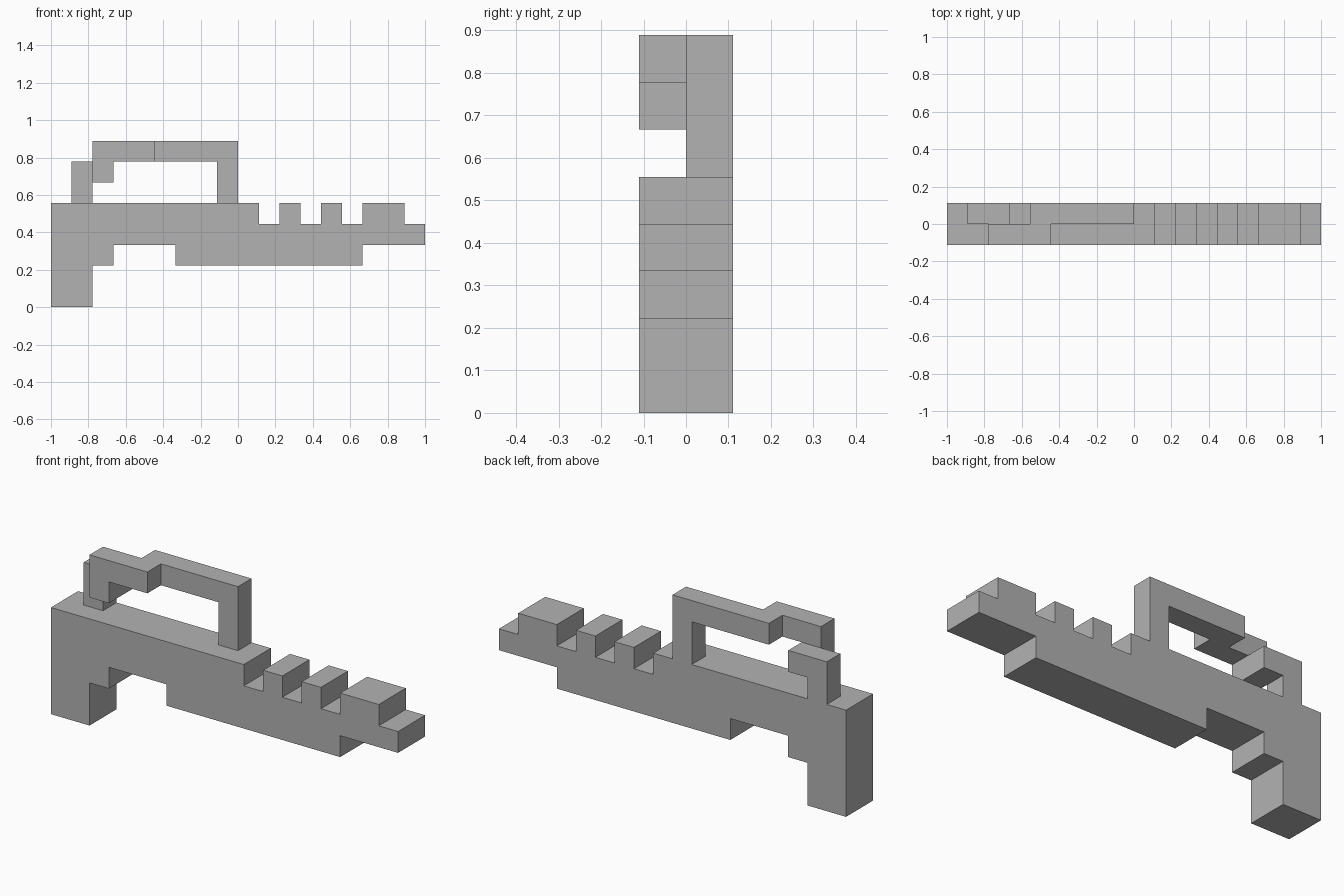
import bpy
import bmesh
from mathutils import Vector

cube = bpy.data.objects.get("Cube")
if cube:
    bpy.data.objects.remove(cube, do_unlink=True)

UNIT = 1 / 9  # every part sits on a square module

grey = bpy.data.materials.new("plain_grey")
grey.use_nodes = True
grey.diffuse_color = (0.448, 0.448, 0.448, 1)
grey.node_tree.nodes["Principled BSDF"].inputs["Base Color"].default_value = grey.diffuse_color


def slab(name, profile, y0, y1):
    """Extrude an x-z profile, in modules, from y0 to y1."""
    bm = bmesh.new()
    face = bm.faces.new([bm.verts.new(Vector((x, y0, z)) * UNIT) for x, z in profile])
    made = bmesh.ops.extrude_face_region(bm, geom=[face])["geom"]
    moved = [v for v in made if isinstance(v, bmesh.types.BMVert)]
    bmesh.ops.translate(bm, verts=moved, vec=(0, (y1 - y0) * UNIT, 0))
    bmesh.ops.recalc_face_normals(bm, faces=bm.faces)
    mesh = bpy.data.meshes.new(name)
    bm.to_mesh(mesh)
    bm.free()
    mesh.materials.append(grey)
    obj = bpy.data.objects.new(name, mesh)
    bpy.context.collection.objects.link(obj)
    return obj


# Body: grip and stepped underside, then the notched top edge
underside = [(-9, 0), (-7, 0), (-7, 2), (-6, 2), (-6, 3), (-3, 3),
             (-3, 2), (6, 2), (6, 3), (9, 3), (9, 4)]
top_edge = [(8, 4), (8, 5)]
for x in (6, 4, 2):
    top_edge += [(x, 5), (x, 4), (x - 1, 4), (x - 1, 5)]
slab("body", underside + top_edge + [(-9, 5)], -1, 1)

# Carry handle: rear-side post and bar, stepping across to the front-side hook
slab("handle_bar", [(-1, 5), (0, 5), (0, 8), (-5, 8), (-5, 7), (-1, 7)], 0, 1)
slab("handle_hook", [(-7, 6), (-6, 6), (-6, 7), (-4, 7), (-4, 8), (-7, 8)], -1, 0)

# Bracket that rises from the body to meet the hook
slab("handle_bracket", [(-8, 5), (-7, 5), (-7, 6), (-6, 6), (-6, 7), (-8, 7)], 0, 1)
